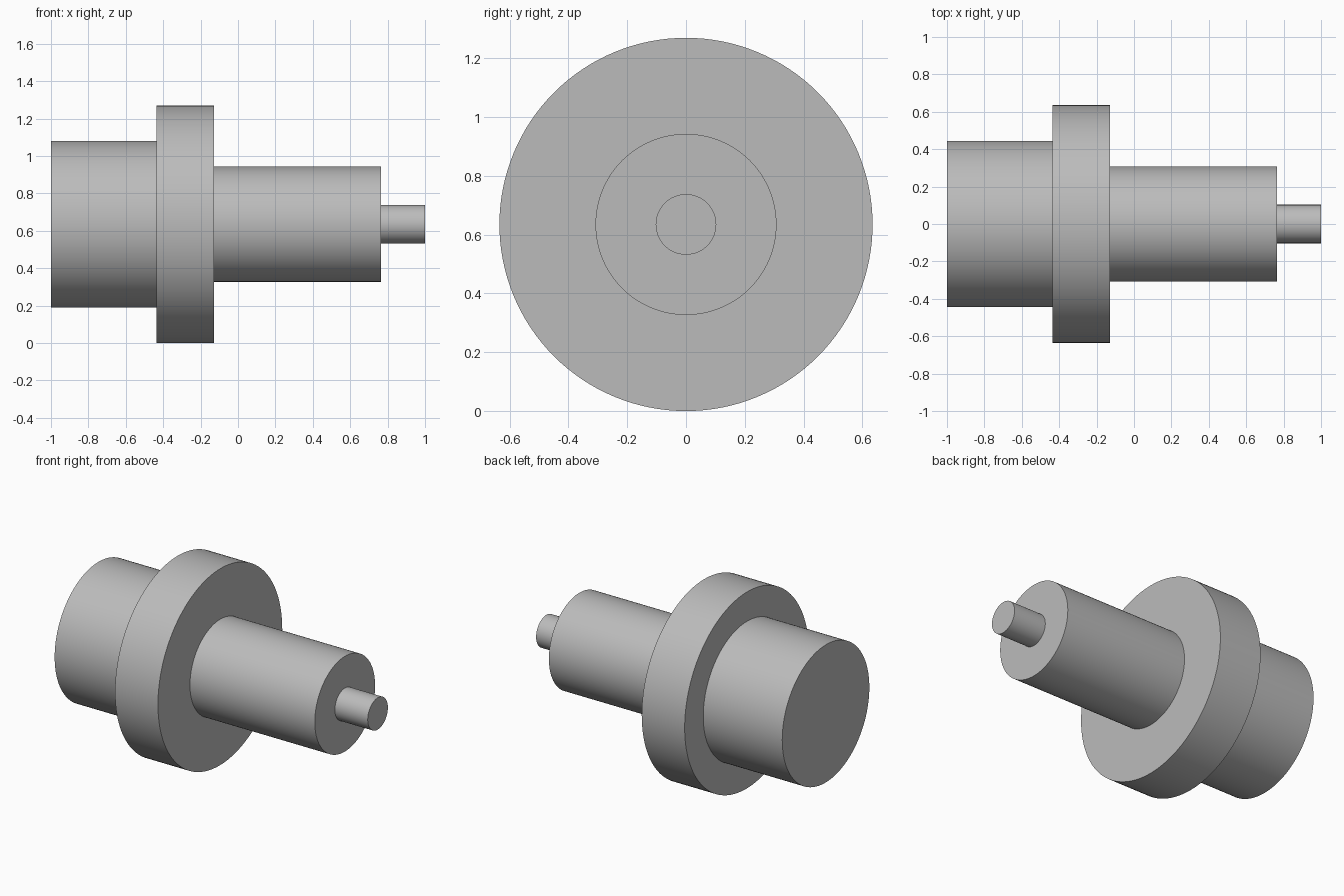
import bpy
import bmesh
import math
from mathutils import Matrix, Vector

default = bpy.data.objects.get("Cube")
if default:
    bpy.data.objects.remove(default, do_unlink=True)

# Plain grey metal
GREY = (0.5, 0.5, 0.5, 1.0)
metal = bpy.data.materials.new("grey_metal")
metal.use_nodes = True
metal.diffuse_color = GREY
metal.node_tree.nodes["Principled BSDF"].inputs["Base Color"].default_value = GREY

SEGMENTS = 128
AXIS_Z = 0.635

# Turned sections along x: start, end, radius (hub, flange, shaft, end pin)
SECTIONS = [
    (-1.0, -0.435, 0.445),
    (-0.435, -0.128, 0.635),
    (-0.128, 0.765, 0.308),
    (0.765, 1.0, 0.103),
]

# Half profile, closed onto the axis at both ends
profile = [(SECTIONS[0][0], 0.0)]
for start, end, radius in SECTIONS:
    profile += [(start, radius), (end, radius)]
profile.append((SECTIONS[-1][1], 0.0))

# Spin the profile into one watertight stepped shaft
bm = bmesh.new()
verts = [bm.verts.new((x, 0.0, r)) for x, r in profile]
edges = [bm.edges.new(pair) for pair in zip(verts, verts[1:])]
bmesh.ops.spin(bm, geom=verts + edges, cent=(0, 0, 0), axis=(1, 0, 0),
               angle=math.tau, steps=SEGMENTS, use_merge=True)
bmesh.ops.remove_doubles(bm, verts=bm.verts, dist=1e-5)
bmesh.ops.recalc_face_normals(bm, faces=bm.faces)
bmesh.ops.transform(bm, matrix=Matrix.Translation(Vector((0, 0, AXIS_Z))),
                    verts=bm.verts)

mesh = bpy.data.meshes.new("stepped_shaft")
bm.to_mesh(mesh)
bm.free()
mesh.materials.append(metal)
shaft = bpy.data.objects.new("stepped_shaft", mesh)
bpy.context.collection.objects.link(shaft)

# Smooth barrels with crisp shoulders
bpy.ops.object.select_all(action="DESELECT")
shaft.select_set(True)
bpy.context.view_layer.objects.active = shaft
bpy.ops.object.shade_smooth_by_angle(angle=math.radians(30))
